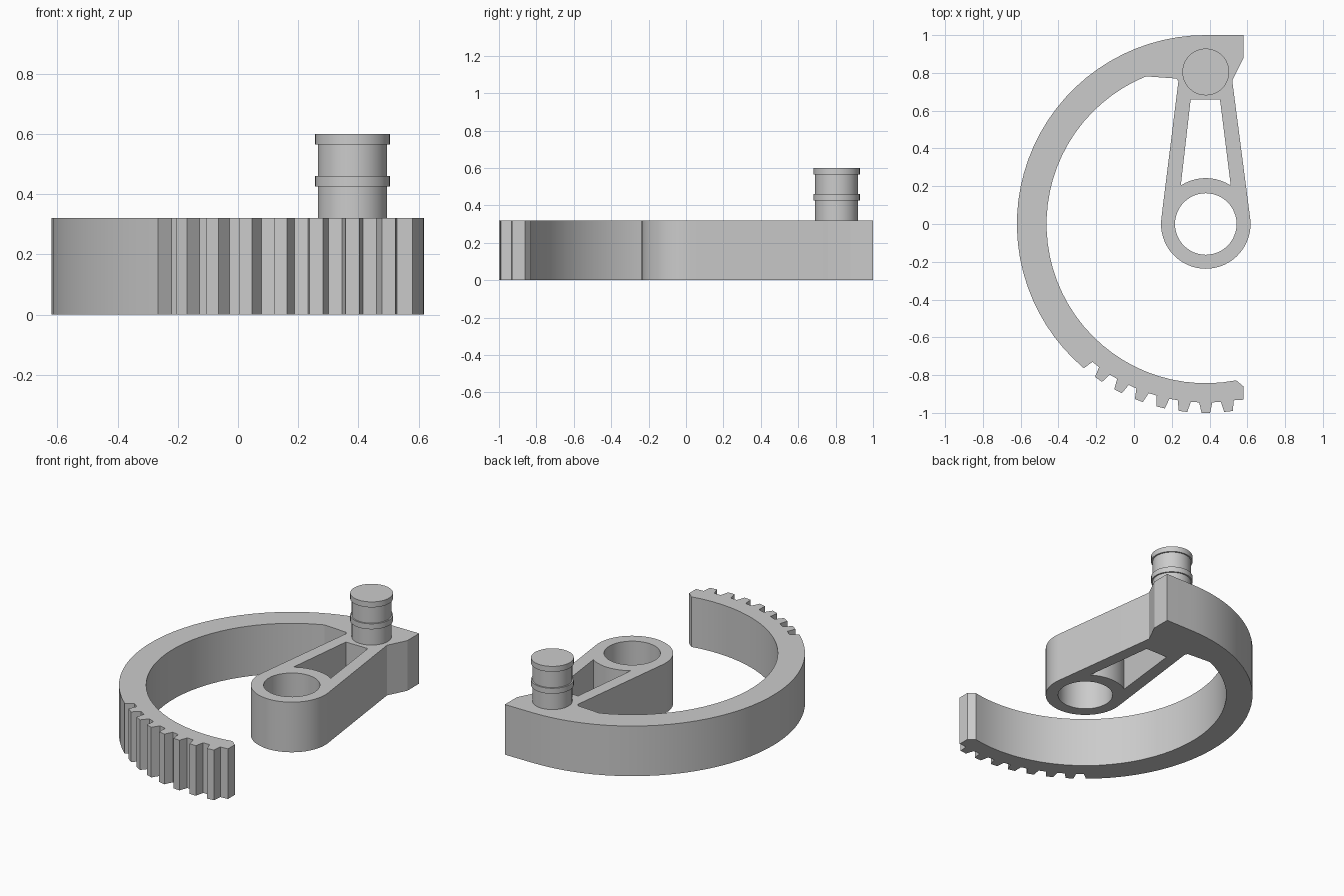
import bpy, bmesh
from math import sin, cos, radians, tau

cube = bpy.data.objects.get("Cube")
if cube:
    bpy.data.objects.remove(cube, do_unlink=True)

grey = bpy.data.materials.new("light grey")
grey.use_nodes = True
COLOR = (0.6, 0.6, 0.6, 1)
grey.diffuse_color = COLOR
grey.node_tree.nodes["Principled BSDF"].inputs["Base Color"].default_value = COLOR

CX = 0.38            # shared axis of hub, ring and peg
HEIGHT = 0.32
PEG_Y = 0.805


def polar(r, deg):
    a = radians(deg)
    return (CX + r * cos(a), r * sin(a))


def arc(r, start, end, steps):
    return [polar(r, start + (end - start) * i / steps) for i in range(steps + 1)]


def finish(name, bm):
    bmesh.ops.recalc_face_normals(bm, faces=bm.faces)
    mesh = bpy.data.meshes.new(name)
    bm.to_mesh(mesh)
    bm.free()
    mesh.materials.append(grey)
    obj = bpy.data.objects.new(name, mesh)
    bpy.context.collection.objects.link(obj)
    bpy.ops.object.select_all(action="DESELECT")
    obj.select_set(True)
    bpy.context.view_layer.objects.active = obj
    bpy.ops.object.shade_smooth_by_angle(angle=radians(20))
    return obj


def plate(name, loops, height):
    """Extrude an outline with holes into a solid plate."""
    bm = bmesh.new()
    for loop in loops:
        verts = [bm.verts.new((x, y, 0)) for x, y in loop]
        for a, b in zip(verts, verts[1:] + verts[:1]):
            bm.edges.new((a, b))
    bmesh.ops.triangle_fill(bm, edges=bm.edges[:], use_beauty=True)
    top = bmesh.ops.extrude_face_region(bm, geom=bm.faces[:], use_keep_orig=True)
    moved = [g for g in top["geom"] if isinstance(g, bmesh.types.BMVert)]
    bmesh.ops.translate(bm, verts=moved, vec=(0, 0, height))
    return finish(name, bm)


def lathe(name, profile, centre, segments):
    """Closed turned solid from (radius, z) rings."""
    bm = bmesh.new()
    rings = [[bm.verts.new((centre[0] + r * cos(tau * i / segments),
                            centre[1] + r * sin(tau * i / segments), z))
              for i in range(segments)] for r, z in profile]
    for low, high in zip(rings, rings[1:]):
        for i in range(segments):
            j = (i + 1) % segments
            bm.faces.new((low[i], low[j], high[j], high[i]))
    bm.faces.new(rings[0])
    bm.faces.new(rings[-1])
    return finish(name, bm)


# Gear teeth along the front end of the ring
PITCH = 6.92
ROOT, TIP = 0.945, 1.0
first = 270 - 6 * PITCH
teeth = [polar(ROOT, first + 2.1)]
for k in range(-5, 2):
    mid = 270 + k * PITCH
    teeth += [polar(ROOT, mid - 2.1), polar(TIP, mid - 1.3),
              polar(TIP, mid + 1.3), polar(ROOT, mid + 2.1)]

# Outline: ring, teeth, bevelled tip, inner ring, arm and hub
outline = [(0.58, 1.0)]
outline += arc(TIP, 90, first + 1.3, 32)
outline += teeth
outline += [(0.58, -0.93), (0.58, -0.86)]
outline += arc(0.843, 281, 112, 36)
outline += [(0.225, 0.77), (0.235, 0.755)]
outline += arc(0.237, 173, 367, 32)
outline += [(0.52, 0.76), (0.58, 0.88)]

# Shaft hole and tapered window in the arm
shaft_hole = arc(0.163, 0, 352.5, 47)
window = [(0.455, 0.66), (0.30, 0.66)] + arc(0.243, 123, 57, 10)

plate("sector_gear_body", [outline, shaft_hole, window], HEIGHT)

# Peg with two collars
BODY, COLLAR = 0.115, 0.124
lathe("peg", [(BODY, HEIGHT - 0.02), (BODY, 0.425), (COLLAR, 0.425),
              (COLLAR, 0.46), (BODY, 0.46), (BODY, 0.565),
              (COLLAR, 0.565), (COLLAR, 0.6)], (CX, PEG_Y), 40)
